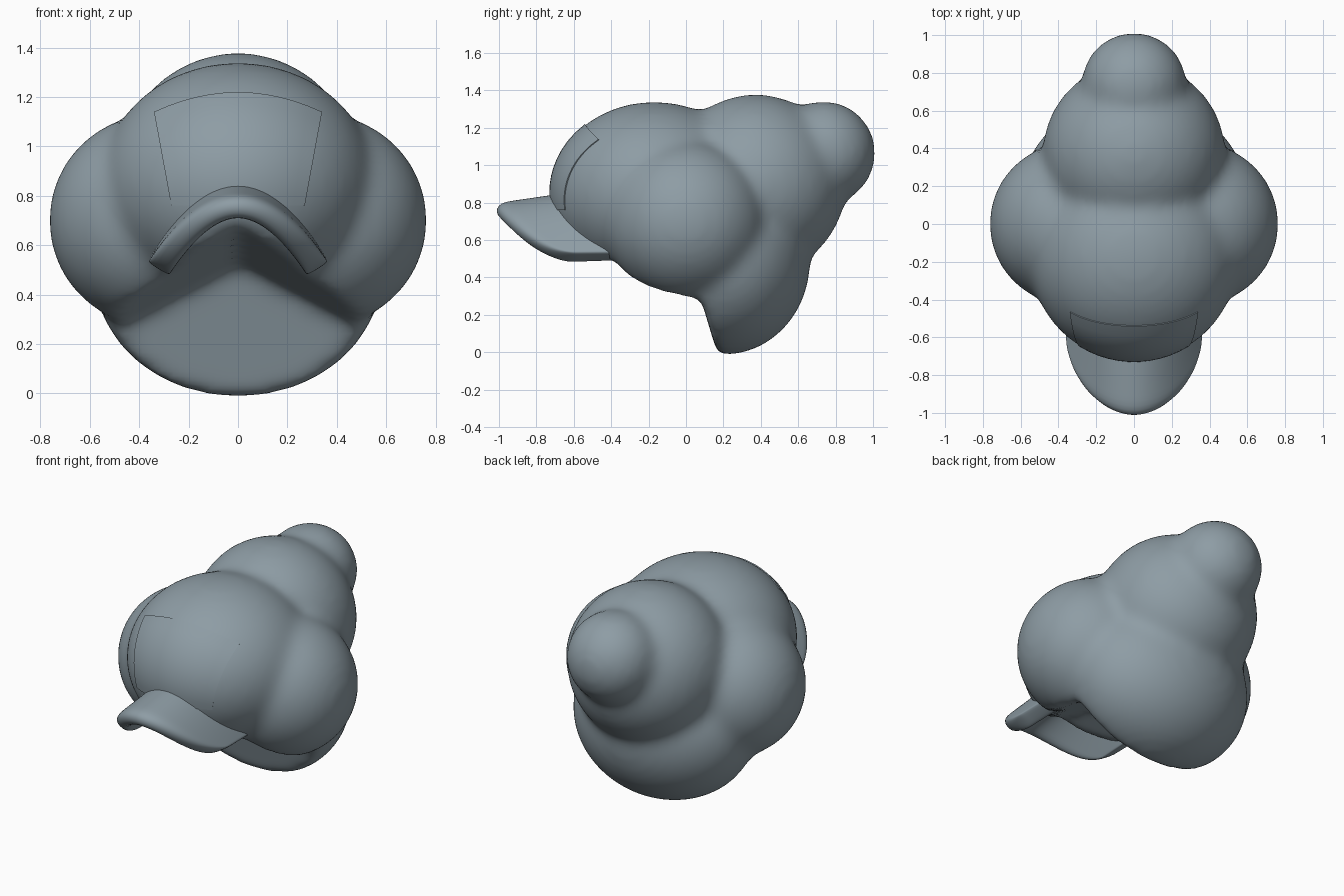
import bpy, bmesh, math
from mathutils import Matrix, Vector

default = bpy.data.objects.get("Cube")
if default:
    bpy.data.objects.remove(default, do_unlink=True)

shell_grey = bpy.data.materials.new("blue grey")
shell_grey.use_nodes = True
COLOUR = (0.27, 0.335, 0.375, 1)
shell_grey.diffuse_color = COLOUR
bsdf = shell_grey.node_tree.nodes["Principled BSDF"]
bsdf.inputs["Base Color"].default_value = COLOUR
bsdf.inputs["Roughness"].default_value = 0.7


def make_object(name, bm):
    mesh = bpy.data.meshes.new(name)
    bmesh.ops.recalc_face_normals(bm, faces=bm.faces)
    bm.to_mesh(mesh)
    bm.free()
    obj = bpy.data.objects.new(name, mesh)
    bpy.context.collection.objects.link(obj)
    mesh.materials.append(shell_grey)
    return obj


def activate(obj):
    bpy.ops.object.select_all(action="DESELECT")
    obj.select_set(True)
    bpy.context.view_layer.objects.active = obj


def apply_modifiers(obj):
    activate(obj)
    for mod in list(obj.modifiers):
        bpy.ops.object.modifier_apply(modifier=mod.name)


def smooth(obj, angle):
    activate(obj)
    bpy.ops.object.shade_smooth_by_angle(angle=math.radians(angle))


def add_ball(bm, centre, radii):
    matrix = Matrix.Translation(centre) @ Matrix.Diagonal((*radii, 1))
    bmesh.ops.create_uvsphere(bm, u_segments=40, v_segments=24, radius=1, matrix=matrix)


def add_remesh(obj):
    remesh = obj.modifiers.new("blend", "REMESH")
    remesh.mode = "VOXEL"
    remesh.voxel_size = 0.025


def surface(name, columns, rows, point):
    """Sheet from a function of u in -1..1 and v in 0..1."""
    bm = bmesh.new()
    grid = [[bm.verts.new(point(2 * i / columns - 1, j / rows)) for j in range(rows + 1)]
            for i in range(columns + 1)]
    for a, b in zip(grid, grid[1:]):
        for j in range(rows):
            bm.faces.new((a[j], b[j], b[j + 1], a[j + 1]))
    return make_object(name, bm)


# Tent-shaped hollow under the front
bm = bmesh.new()
for y, ridge in ((-1.2, 0.79), (None, 0.53)):
    for x, z in ((0, ridge), (-1.2, ridge - 0.64), (1.2, ridge - 0.64), (-1.2, -0.3), (1.2, -0.3)):
        bm.verts.new((x, 0.165 - 0.3 * z if y is None else y, z))
bmesh.ops.convex_hull(bm, input=bm.verts)
cutter = make_object("hollow_cutter", bm)
cutter.hide_render = True

# Whorls of the shell, melted into one skin around the hollow
CROWN, CROWN_R = Vector((0, -0.17, 0.85)), Vector((0.555, 0.56, 0.49))
bm = bmesh.new()
add_ball(bm, CROWN, CROWN_R)
for side in (-1, 1):
    add_ball(bm, (side * 0.335, 0, 0.7), (0.432, 0.432, 0.432))
add_ball(bm, (0, 0.2, 0.485), (0.585, 0.465, 0.5))
add_ball(bm, (0, 0.372, 0.895), (0.485, 0.485, 0.485))
add_ball(bm, (0, 0.735, 1.065), (0.28, 0.28, 0.28))
shell = make_object("shell_body", bm)
add_remesh(shell)
cut = shell.modifiers.new("hollow", "BOOLEAN")
cut.operation = "DIFFERENCE"
cut.solver = "EXACT"
cut.object = cutter
add_remesh(shell)
relax = shell.modifiers.new("relax", "SMOOTH")
relax.factor = 0.5
relax.iterations = 22
apply_modifiers(shell)
bpy.data.objects.remove(cutter, do_unlink=True)
smooth(shell, 60)


# Arched brim with a rounded rim
def brim_point(u, v):
    s = math.sin(u * math.pi / 2)
    front = -1.025 + 0.42 * (1 - math.sqrt(max(0, 1 - s * s)))
    y = front + (-0.34 - front) * v
    return 0.365 * s, y, 0.8 - 0.27 * s * s + 0.1 * v * (1 - s * s)


brim = surface("brim", 16, 6, brim_point)
# Thicken towards the underside whichever way the sheet faces
up = sum(p.normal.z for p in brim.data.polygons) > 0
solid = brim.modifiers.new("thickness", "SOLIDIFY")
solid.thickness = 0.1
solid.offset = -1 if up else 1
round_edge = brim.modifiers.new("rounding", "SUBSURF")
round_edge.levels = round_edge.render_levels = 2
apply_modifiers(brim)
smooth(brim, 60)


# Slightly steeper panel on the brow
def brow_point(u, v):
    x = u * (0.27 + 0.07 * v)
    z = 0.76 + v * (0.46 - 0.08 * u * u)
    dx, dz = x / CROWN_R.x, (z - CROWN.z) / CROWN_R.z
    depth = CROWN_R.y * math.sqrt(max(0, 1 - dx * dx - dz * dz))
    return x, CROWN.y - depth - 0.004 * v, z


brow = surface("brow_panel", 12, 10, brow_point)
if sum(p.normal.y for p in brow.data.polygons) > 0:
    brow.data.flip_normals()
plate = brow.modifiers.new("thickness", "SOLIDIFY")
plate.thickness = 0.009
plate.offset = -1
apply_modifiers(brow)
smooth(brow, 40)
